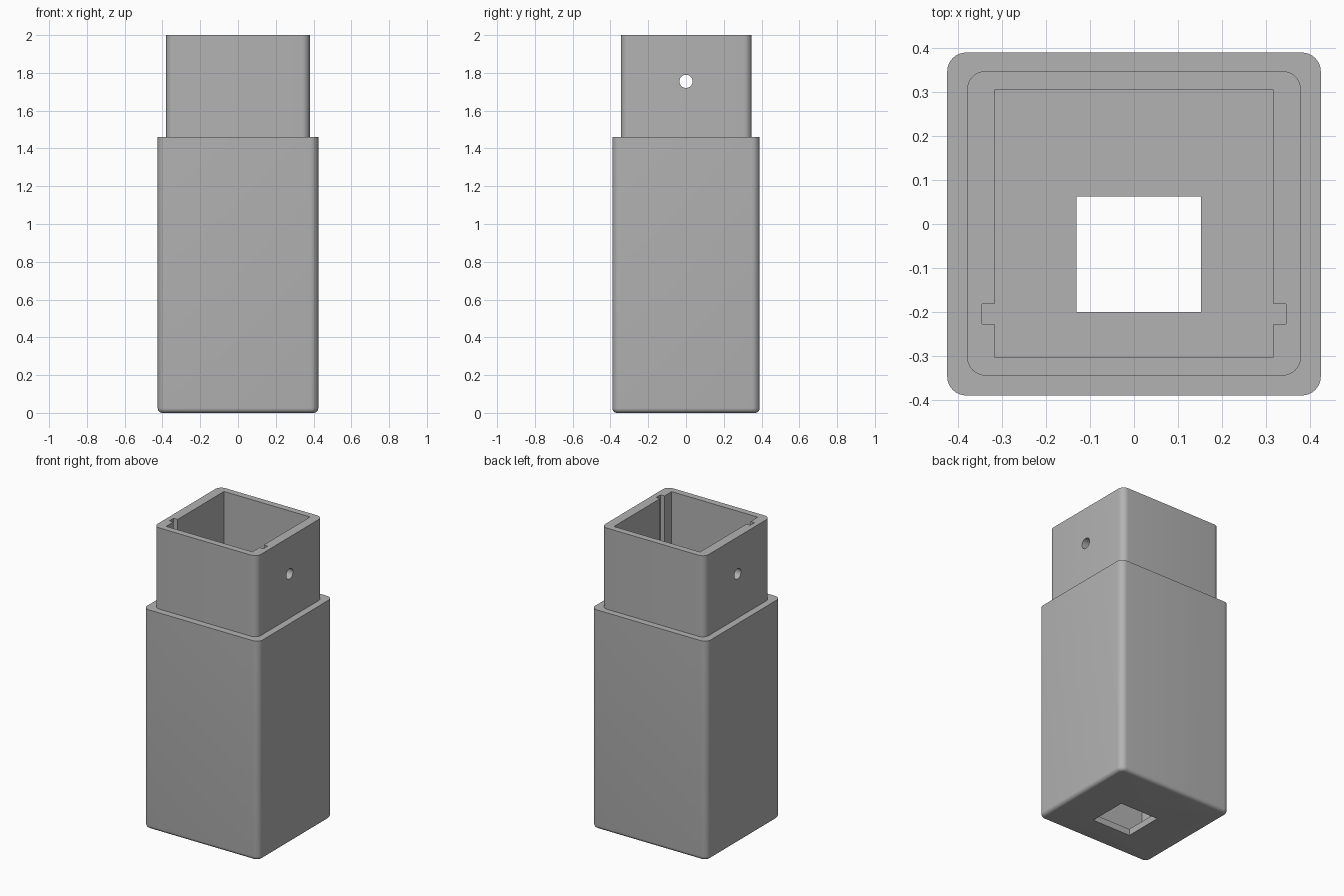
import bpy, bmesh, math
from mathutils import Matrix

old = bpy.data.objects.get("Cube")
if old:
    bpy.data.objects.remove(old, do_unlink=True)

# Single grey plastic
grey = bpy.data.materials.new("Grey plastic")
grey.use_nodes = True
colour = (0.45, 0.45, 0.45, 1)
grey.diffuse_color = colour
grey.node_tree.nodes["Principled BSDF"].inputs["Base Color"].default_value = colour


def rounded_rect(x0, x1, y0, y1, r, steps=8):
    """Counter-clockwise outline with rounded corners."""
    corners = [(x1 - r, y1 - r), (x0 + r, y1 - r), (x0 + r, y0 + r), (x1 - r, y0 + r)]
    return [(cx + r * math.cos(a), cy + r * math.sin(a))
            for k, (cx, cy) in enumerate(corners)
            for a in (math.pi / 2 * (k + i / steps) for i in range(steps + 1))]


def loft(name, rings):
    """Solid through a stack of (outline, height) rings of equal point count."""
    bm = bmesh.new()
    loops = [[bm.verts.new((x, y, z)) for x, y in pts] for pts, z in rings]
    n = len(loops[0])
    for low, high in zip(loops, loops[1:]):
        for i in range(n):
            j = (i + 1) % n
            bm.faces.new((low[i], low[j], high[j], high[i]))
    bm.faces.new(loops[0][::-1])
    bm.faces.new(loops[-1])
    return finish(name, bm)


def finish(name, bm):
    bmesh.ops.recalc_face_normals(bm, faces=bm.faces)
    mesh = bpy.data.meshes.new(name)
    bm.to_mesh(mesh)
    bm.free()
    mesh.materials.append(grey)
    ob = bpy.data.objects.new(name, mesh)
    bpy.context.collection.objects.link(ob)
    return ob


# Stepped housing: filleted base, wide sleeve, narrower neck
W, D, R, FILLET = 0.425, 0.39, 0.043, 0.025
SHOULDER, TOP, FLOOR = 1.46, 2.0, 0.043
rings = []
for i in range(7):
    a = math.pi / 2 * i / 6
    inset = FILLET * (1 - math.sin(a))
    outline = rounded_rect(-W + inset, W - inset, -D + inset, D - inset, R - inset)
    rings.append((outline, FILLET * (1 - math.cos(a))))
neck = rounded_rect(-0.38, 0.38, -0.345, 0.348, R)
rings += [(rings[-1][0], SHOULDER), (neck, SHOULDER), (neck, TOP)]
housing = loft("housing", rings)

# Cavity with a rail slot in each side wall
right = [(0.317, -0.302), (0.317, -0.227), (0.346, -0.227),
         (0.346, -0.182), (0.317, -0.182), (0.317, 0.305)]
cavity = right + [(-x, y) for x, y in reversed(right)]
cutters = [loft("cavity_cutter", [(cavity, FLOOR), (cavity, TOP + 0.1)])]

# Rectangular port through the floor
port = [(-0.131, -0.2), (0.152, -0.2), (0.152, 0.062), (-0.131, 0.062)]
cutters.append(loft("port_cutter", [(port, -0.1), (port, 0.1)]))

# Round pin hole through both neck side walls
bm = bmesh.new()
bmesh.ops.create_cone(bm, cap_ends=True, segments=32, radius1=0.035, radius2=0.035, depth=1.2,
                      matrix=Matrix.Translation((0, 0, 1.755)) @ Matrix.Rotation(math.pi / 2, 4, "Y"))
cutters.append(finish("pin_hole_cutter", bm))

# Cut the housing and keep only the result
for cutter in cutters:
    cutter.hide_render = True
    mod = housing.modifiers.new(cutter.name, "BOOLEAN")
    mod.operation = "DIFFERENCE"
    mod.solver = "EXACT"
    mod.object = cutter
graph = bpy.context.evaluated_depsgraph_get()
result = bpy.data.meshes.new_from_object(housing.evaluated_get(graph))
housing.modifiers.clear()
housing.data = result
for cutter in cutters:
    bpy.data.objects.remove(cutter, do_unlink=True)

bpy.ops.object.select_all(action="DESELECT")
housing.select_set(True)
bpy.context.view_layer.objects.active = housing
bpy.ops.object.shade_smooth_by_angle(angle=math.radians(30))
